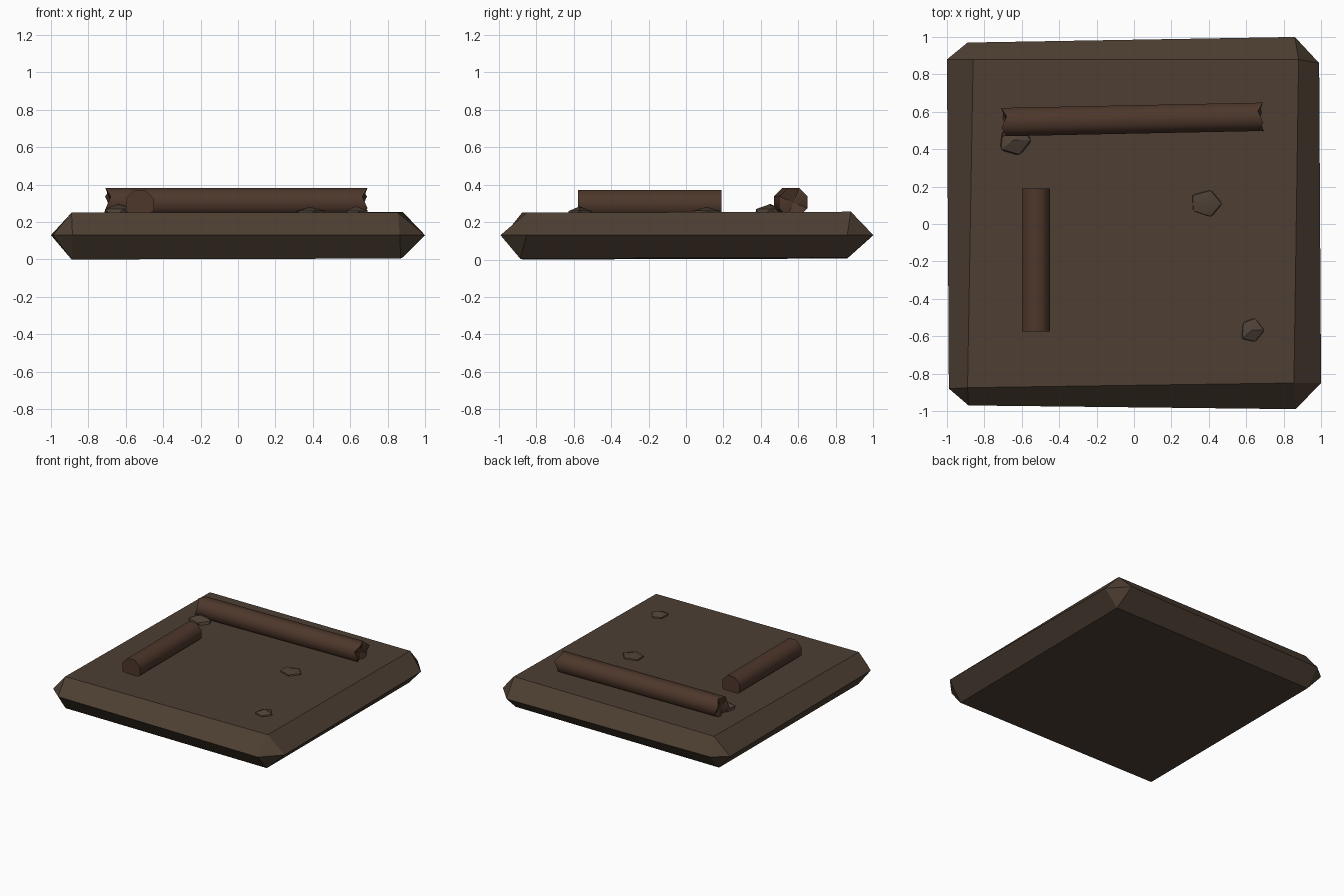
import bpy, bmesh, math, random
from mathutils import Vector

if "Cube" in bpy.data.objects:
    bpy.data.objects.remove(bpy.data.objects["Cube"])


def material(name, rgb):
    m = bpy.data.materials.new(name)
    m.diffuse_color = (*rgb, 1)
    m.use_nodes = True
    m.node_tree.nodes["Principled BSDF"].inputs["Base Color"].default_value = m.diffuse_color
    return m


soil = material("soil", (0.075, 0.05, 0.033))
bark = material("bark", (0.075, 0.038, 0.024))
stone = material("stone", (0.075, 0.052, 0.037))


def finish(name, bm, mat, angle=None):
    bmesh.ops.recalc_face_normals(bm, faces=bm.faces)
    me = bpy.data.meshes.new(name)
    bm.to_mesh(me)
    bm.free()
    me.materials.append(mat)
    ob = bpy.data.objects.new(name, me)
    bpy.context.collection.objects.link(ob)
    if angle:
        bpy.context.view_layer.objects.active = ob
        ob.select_set(True)
        bpy.ops.object.shade_smooth_by_angle(angle=math.radians(angle))
        ob.select_set(False)
    return ob


# Ground slab: slightly uneven top and bottom joined to a wider middle ridge
top = [(-0.86, 0.88), (0.88, 0.88), (0.855, -0.85), (-0.89, -0.875)]
base = [(-0.89, 0.86), (0.88, 0.86), (0.87, -0.885), (-0.89, -0.87)]
ridge = [(-1, 0.88), (-0.89, 0.97), (0.86, 1.0), (0.99, 0.86),
         (1.0, -0.85), (0.865, -0.99), (-0.885, -0.97), (-0.99, -0.88)]
bm = bmesh.new()
r = [bm.verts.new((x, y, 0.13)) for x, y in ridge]
for pts, zs in ((top, (0.25, 0.255, 0.25, 0.25)), (base, (0.005, 0.01, 0.005, 0.0))):
    c = [bm.verts.new((x, y, z)) for (x, y), z in zip(pts, zs)]
    bm.faces.new(c)
    for i in range(4):
        j = (i + 1) % 4
        bm.faces.new((c[i], r[2 * i], r[2 * i + 1]))
        bm.faces.new((c[i], r[2 * i + 1], r[2 * j], c[j]))
finish("ground_slab", bm, soil)


# Logs: eight-sided rods, optionally with splintered (staggered) ends
def log(name, a, b, radius, jag):
    a, b = Vector(a), Vector(b)
    d = (b - a).normalized()
    side = d.cross(Vector((0, 0, 1))).normalized()
    up = side.cross(d)
    bm = bmesh.new()
    rings = []
    for p, s in ((a, -1), (b, 1)):
        ring = []
        for i in range(8):
            t = math.tau * (i + 0.5) / 8
            off = s * jag * (1 if i % 2 else -1)
            ring.append(bm.verts.new(p + radius * (side * math.cos(t) + up * math.sin(t)) + d * off))
        rings.append(ring)
        mid = bm.verts.new(p - d * s * jag)
        for i in range(8):
            bm.faces.new((mid, ring[i], ring[(i + 1) % 8]))
    for i in range(8):
        j = (i + 1) % 8
        bm.faces.new((rings[0][i], rings[0][j], rings[1][j], rings[1][i]))
    finish(name, bm, bark, 50)


log("long_log", (-0.695, 0.545, 0.305), (0.677, 0.573, 0.305), 0.082, 0.014)
log("short_log", (-0.525, -0.575, 0.295), (-0.525, 0.19, 0.295), 0.081, 0)


# Half-buried stones: irregular low-poly balls
def rock(name, loc, size, seed):
    rng = random.Random(seed)
    bm = bmesh.new()
    bmesh.ops.create_icosphere(bm, subdivisions=1, radius=1)
    for v in bm.verts:
        k = rng.uniform(0.88, 1.08)
        v.co = Vector(v.co[i] * size[i] * k + loc[i] for i in range(3))
    finish(name, bm, stone, 30)


rock("stone_by_log", (-0.64, 0.45, 0.245), (0.094, 0.09, 0.053), 1)
rock("stone_middle", (0.383, 0.11, 0.24), (0.095, 0.08, 0.045), 2)
rock("stone_corner", (0.63, -0.568, 0.24), (0.067, 0.079, 0.045), 3)
